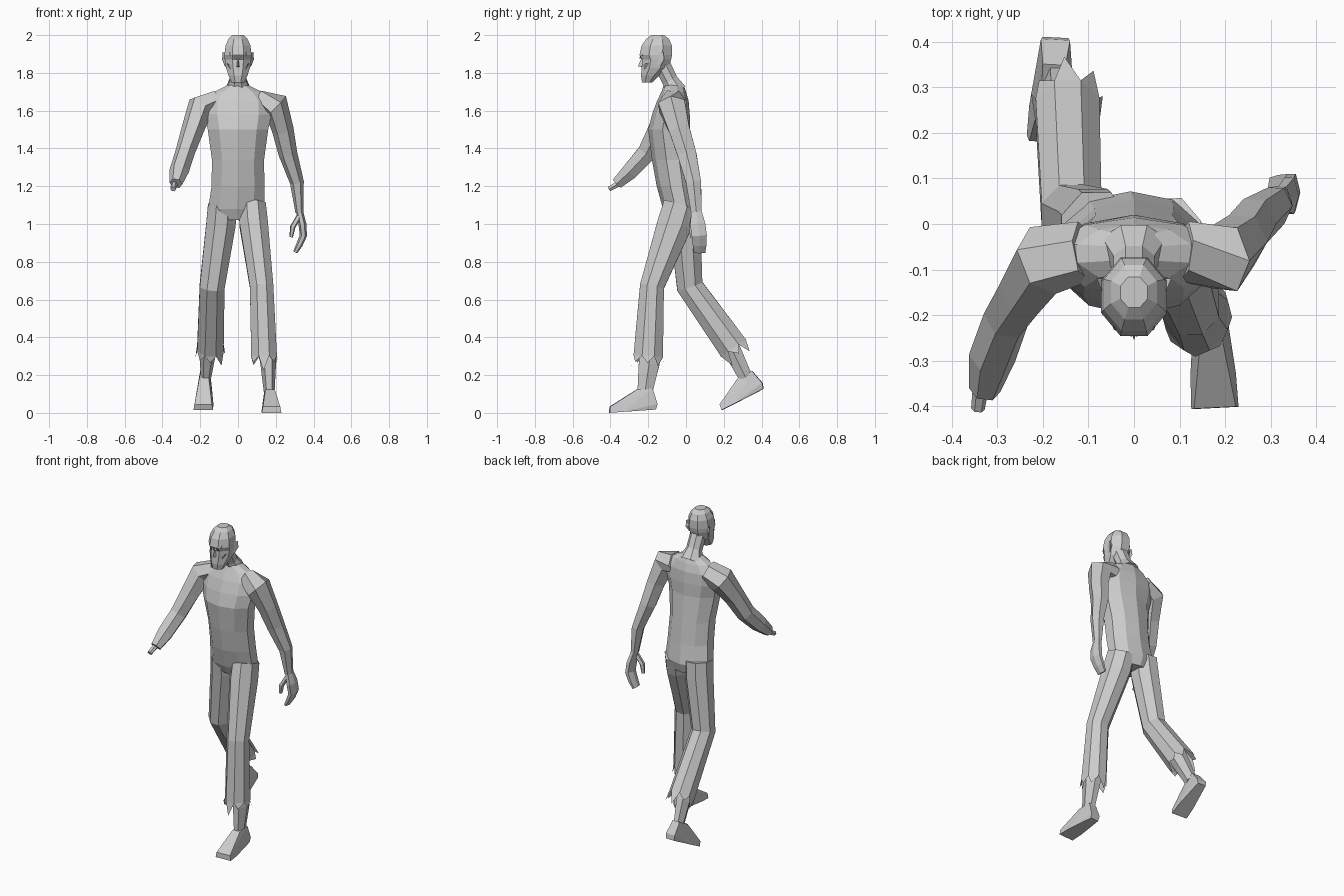
import bpy, bmesh, math, random
from mathutils import Vector, Matrix

random.seed(4)


def finish(bm, name):
    bmesh.ops.recalc_face_normals(bm, faces=bm.faces[:])
    me = bpy.data.meshes.new(name)
    bm.to_mesh(me)
    bm.free()
    ob = bpy.data.objects.new(name, me)
    bpy.context.collection.objects.link(ob)
    return ob


def loft(name, rings, n=8, flat=False, phase=0.5, ragged=False):
    """Skin rings (x, y, z, half width, half depth); rings follow the path unless flat."""
    bm = bmesh.new()
    pts = [Vector(r[:3]) for r in rings]
    fit = 1 / math.cos(math.pi / n)
    loops = []
    for i, r in enumerate(rings):
        t = Vector((0, 0, -1))
        if not flat:
            t = Vector()
            if i > 0:
                t += (pts[i] - pts[i - 1]).normalized()
            if i < len(pts) - 1:
                t += (pts[i + 1] - pts[i]).normalized()
            t.normalize()
        u = Vector((1, 0, 0))
        u = (u - t * u.dot(t)).normalized()
        v = t.cross(u)
        loop = []
        for k in range(n):
            a = math.tau * (k + phase) / n
            loop.append(bm.verts.new(pts[i] + u * math.sin(a) * r[3] * fit
                                     + v * math.cos(a) * r[4] * fit))
        loops.append(loop)
    for a, b in zip(loops, loops[1:]):
        for k in range(n):
            j = (k + 1) % n
            bm.faces.new((a[k], a[j], b[j], b[k]))
    bm.faces.new(loops[0])
    if ragged:
        # torn triangular flaps hanging from an open hem
        down = (pts[-1] - pts[-2]).normalized()
        last = loops[-1]
        for k in range(n):
            p, q = last[k], last[(k + 1) % n]
            mid = (p.co + q.co) / 2
            out = (mid - pts[-1]) * 0.12
            tip = p.co.lerp(q.co, random.uniform(0.3, 0.7)) + out
            bm.faces.new((p, q, bm.verts.new(tip + down * random.uniform(0.03, 0.085))))
    else:
        bm.faces.new(loops[-1])
    return finish(bm, name)


def hull(name, points):
    bm = bmesh.new()
    for p in points:
        bm.verts.new(p)
    bmesh.ops.convex_hull(bm, input=bm.verts[:])
    return finish(bm, name)


# torso: pelvis up to the slope of the shoulders
loft("torso", [
    (-.005, -.02, 1.02, .10, .07), (-.008, -.025, 1.08, .15, .092),
    (0, -.05, 1.2, .14, .10), (0, -.07, 1.34, .138, .105),
    (0, -.09, 1.5, .16, .105), (0, -.08, 1.58, .178, .095),
    (0, -.07, 1.65, .175, .08), (0, -.065, 1.70, .125, .062),
    (0, -.065, 1.735, .055, .05)], n=10, flat=True, phase=0)

# neck leaning forward
loft("neck", [(0, -.05, 1.70, .07, .055), (0, -.085, 1.76, .045, .042),
              (0, -.13, 1.85, .045, .045)], n=8)

# head
loft("head", [
    (0, -.205, 1.75, .034, .028), (0, -.19, 1.785, .05, .048),
    (0, -.165, 1.825, .063, .07), (0, -.155, 1.87, .07, .076),
    (0, -.16, 1.895, .072, .086), (0, -.155, 1.945, .066, .08),
    (0, -.15, 1.98, .05, .06), (0, -.15, 2.0, .03, .034)], n=8, flat=True)
hull("nose", [(0, -.232, 1.885), (.011, -.225, 1.83), (-.011, -.225, 1.83),
              (0, -.255, 1.835), (.018, -.2, 1.83), (-.018, -.2, 1.83)])
for s in (1, -1):
    # brows, cheekbones and ears
    hull("brow", [(s * x, y, z) for x, y, z in (
        (.004, -.248, 1.875), (.004, -.24, 1.895), (.045, -.232, 1.895),
        (.045, -.225, 1.91), (.05, -.2, 1.89), (.004, -.2, 1.88))])
    hull("cheekbone", [(s * x, y, z) for x, y, z in (
        (.025, -.235, 1.835), (.055, -.215, 1.85), (.065, -.18, 1.85),
        (.03, -.222, 1.80), (.03, -.19, 1.82))])
    hull("ear", [(s * x, y, z) for x, y, z in (
        (.065, -.16, 1.905), (.082, -.12, 1.91), (.084, -.115, 1.87),
        (.065, -.155, 1.83), (.07, -.135, 1.835), (.062, -.12, 1.88))])

# hanging arm
loft("hanging_arm", [
    (.11, -.06, 1.655, .05, .06), (.2, -.075, 1.625, .065, .07),
    (.237, -.035, 1.5, .05, .055), (.265, .005, 1.37, .043, .05),
    (.312, .04, 1.22, .032, .04), (.325, .055, 1.06, .018, .028)], n=6)
loft("hanging_hand", [
    (.325, .055, 1.07, .016, .026), (.341, .062, 1.0, .018, .04),
    (.346, .07, .94, .017, .04), (.325, .072, .89, .015, .036),
    (.303, .072, .85, .01, .03)], n=6)
loft("thumb", [(.322, .04, 1.04, .012, .014), (.29, .03, .985, .012, .014),
               (.281, .032, .93, .008, .01)], n=5)

# reaching arm, ending in a stump with a bare bone
loft("reaching_arm", [
    (-.11, -.06, 1.655, .05, .06), (-.2, -.08, 1.615, .065, .07),
    (-.24, -.145, 1.5, .052, .055), (-.28, -.205, 1.38, .045, .05),
    (-.312, -.295, 1.28, .045, .043), (-.328, -.365, 1.215, .03, .03)], n=6)
loft("arm_bone", [(-.335, -.345, 1.22, .016, .016), (-.343, -.407, 1.185, .013, .013)], n=6)

# torn trousers
loft("front_trouser_leg", [
    (.075, -.03, 1.1, .072, .09), (.083, -.06, 1.0, .075, .092),
    (.125, -.18, .67, .062, .064), (.138, -.2, .3, .068, .078)], n=8, ragged=True)
loft("rear_trouser_leg", [
    (-.083, -.015, 1.1, .076, .085), (-.09, -.005, 1.0, .078, .082),
    (-.137, .02, .67, .066, .07), (-.146, .25, .345, .07, .08)], n=8, ragged=True)

# shins
loft("front_shin", [(.145, -.19, .42, .045, .055), (.16, -.195, .26, .036, .055),
                    (.165, -.217, .115, .025, .04)], n=6)
loft("rear_shin", [(-.15, .2, .42, .045, .05), (-.16, .255, .31, .036, .045),
                   (-.17, .315, .19, .025, .036)], n=6)

# feet: one shape, the rear one raised at the heel
half = [(.028, .05, -.10), (.032, .06, -.07), (.05, -.12, -.10), (.052, -.195, -.10),
        (.046, -.192, -.068), (.025, -.045, .012), (.025, .04, .012)]
for name, ankle, lift, turn in (("front_foot", (.168, -.217, .114), 4, 3),
                                ("rear_foot", (-.177, .32, .193), 27, -3)):
    m = (Matrix.Translation(ankle) @ Matrix.Rotation(math.radians(turn), 4, 'Z')
         @ Matrix.Rotation(math.radians(lift), 4, 'X'))
    hull(name, [m @ Vector((s * x, y, z)) for s in (1, -1) for x, y, z in half])
